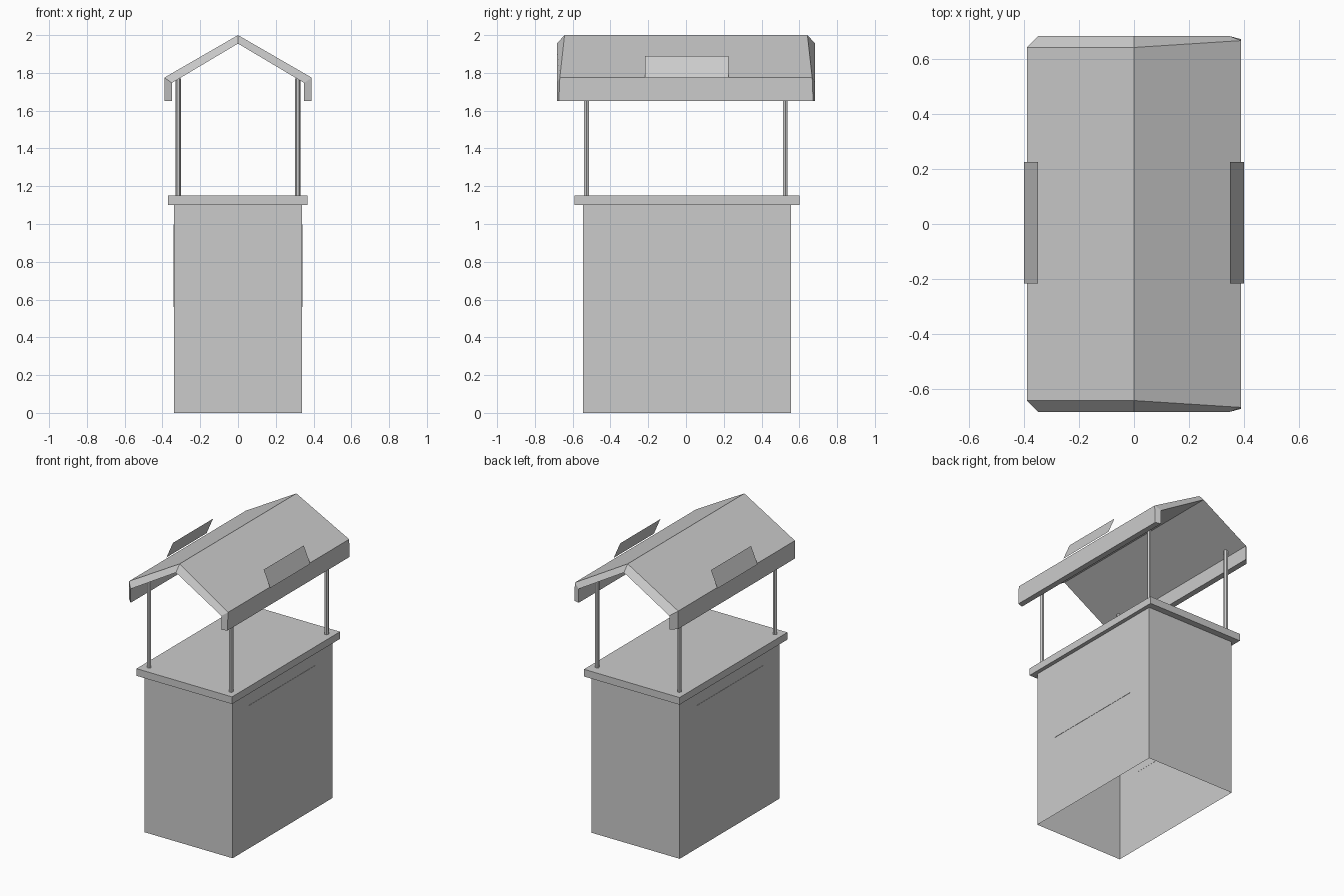
import bpy
import bmesh
from math import radians
from mathutils import Matrix, Vector

cube = bpy.data.objects.get("Cube")
if cube:
    bpy.data.objects.remove(cube, do_unlink=True)

# Single flat colour
grey = bpy.data.materials.new("plain grey")
grey.use_nodes = True
colour = (0.6, 0.6, 0.6, 1)
grey.diffuse_color = colour
grey.node_tree.nodes["Principled BSDF"].inputs["Base Color"].default_value = colour


def finish(name, bm):
    mesh = bpy.data.meshes.new(name)
    bm.to_mesh(mesh)
    bm.free()
    mesh.materials.append(grey)
    obj = bpy.data.objects.new(name, mesh)
    bpy.context.collection.objects.link(obj)
    return obj


def box(name, low, high, open_bottom=False):
    low, high = Vector(low), Vector(high)
    bm = bmesh.new()
    place = Matrix.Translation((low + high) / 2) @ Matrix.Diagonal((*(high - low), 1))
    bmesh.ops.create_cube(bm, size=1, matrix=place)
    if open_bottom:
        bm.normal_update()
        under = [f for f in bm.faces if f.normal.z < -0.9]
        bmesh.ops.delete(bm, geom=under, context='FACES_ONLY')
    return finish(name, bm)


def sheet(name, corners):
    bm = bmesh.new()
    bm.faces.new([bm.verts.new(c) for c in corners])
    return finish(name, bm)


# Stall body, open underneath, with an overhanging counter
box("stall_body", (-0.34, -0.545, 0), (0.34, 0.555, 1.1), open_bottom=True)
box("counter", (-0.37, -0.59, 1.1), (0.367, 0.6, 1.15))

# Hexagonal roof posts
for x_name, x in (("left", 0.317), ("right", -0.317)):
    for y_name, y in (("front", -0.527), ("back", 0.526)):
        bm = bmesh.new()
        bmesh.ops.create_cone(
            bm, cap_ends=True, segments=6, radius1=0.0145, radius2=0.0145, depth=0.62,
            matrix=Matrix.Translation((x, y, 1.46)) @ Matrix.Rotation(radians(90), 4, 'Z'))
        xs = [v.co.x for v in bm.verts]
        # Keep the hexagon points facing sideways
        if max(xs) - min(xs) < 0.028:
            bmesh.ops.rotate(bm, verts=bm.verts, cent=(x, y, 0),
                             matrix=Matrix.Rotation(radians(90), 3, 'Z'))
        finish(f"{y_name}_{x_name}_post", bm)

# Gabled roof shell with hanging eaves; the inner skin reaches past the outer one
outer = [(-0.39, 1.65), (-0.39, 1.775), (0, 2.0), (0.39, 1.775), (0.39, 1.65)]
inner = [(-0.35, 1.65), (-0.35, 1.747), (0, 1.955), (0.35, 1.747), (0.35, 1.65)]
reach = [0.643, 0.643, 0.643, 0.668, 0.673]
bm = bmesh.new()


def rail(profile, lengths, side):
    return [bm.verts.new((x, side * y, z)) for (x, z), y in zip(profile, lengths)]


out_front, out_back = (rail(outer, reach, s) for s in (-1, 1))
in_front, in_back = (rail(inner, [0.684] * 5, s) for s in (-1, 1))
for a, b in ((out_front, out_back), (out_back, in_back),
             (in_back, in_front), (in_front, out_front)):
    for i in range(4):
        bm.faces.new((a[i], a[i + 1], b[i + 1], b[i]))
for i in (0, 4):
    bm.faces.new((out_front[i], out_back[i], in_back[i], in_front[i]))
bmesh.ops.recalc_face_normals(bm, faces=bm.faces)
finish("roof", bm)

# Side panels and tilted sign boards
for name, s in (("left", 1), ("right", -1)):
    face, proud = sorted((s * 0.339, s * 0.342))
    box(f"{name}_panel", (face, -0.37, 0.56), (proud, 0.372, 0.998))
    sign = [(s * 0.4, -0.217, 1.775), (s * 0.4, 0.225, 1.775),
            (s * 0.35, 0.225, 1.89), (s * 0.35, -0.217, 1.89)]
    sheet(f"{name}_sign_board", sign[::s])
